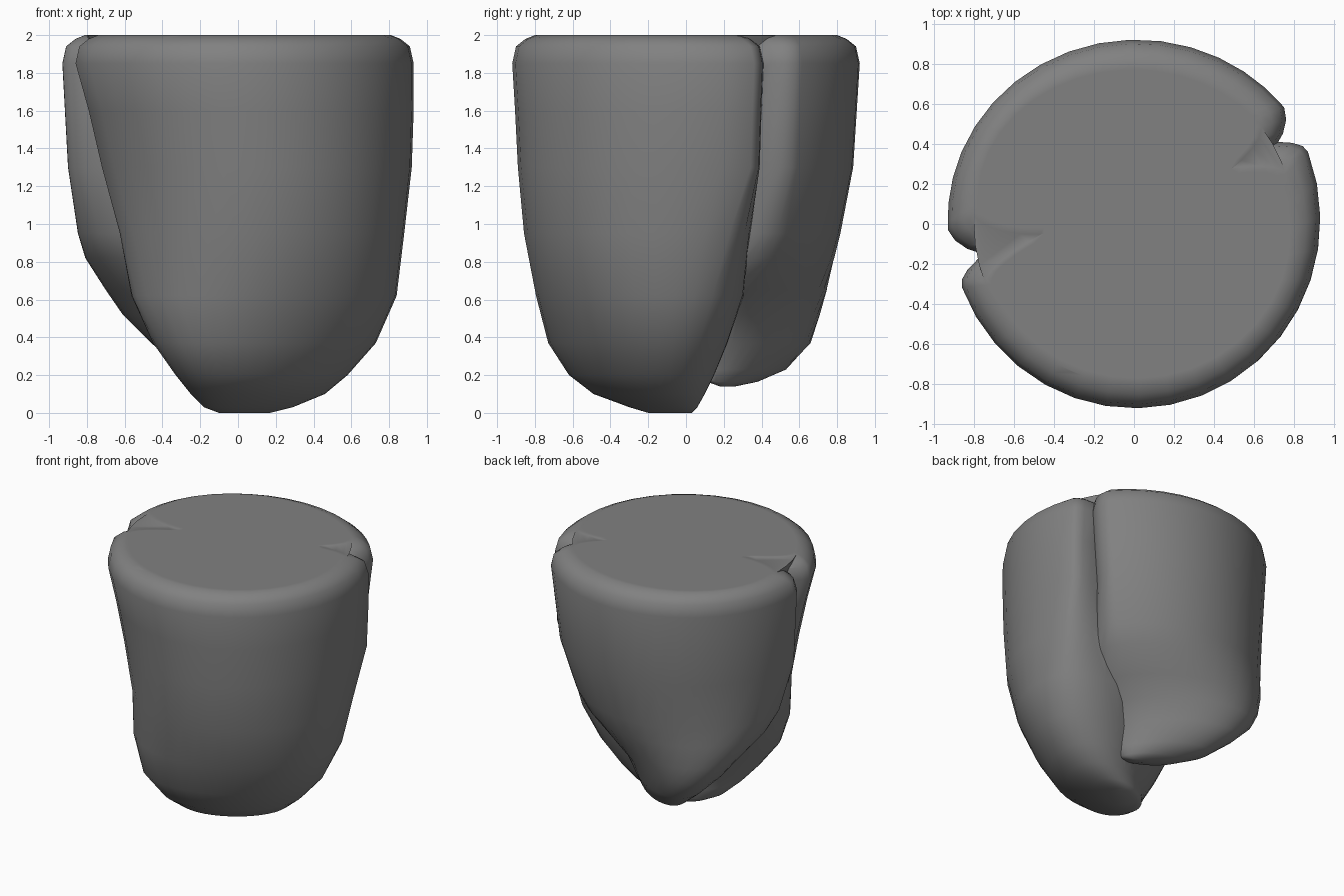
import bpy, bmesh, math

if "Cube" in bpy.data.objects:
    bpy.data.objects.remove(bpy.data.objects["Cube"])

TILT = math.radians(21)   # direction of the groove between the lobes
SEG = 36


def clamp(v):
    return min(1, max(0, v))


def ring_shape(half, radius, in_depth, side, phase, mix):
    """Circle segment along the groove, mixed with a leaning ellipse, in a 0..1 box."""
    d_pts, e_pts = [], []
    base = math.sqrt(max(0, radius ** 2 - half ** 2))
    for i in range(SEG):
        t = 2 * math.pi * i / SEG
        u, v = half * math.cos(t), math.sin(t)
        if v * side > 0:
            v = side * (math.sqrt(max(0, radius ** 2 - u ** 2)) - base)
        else:
            v *= in_depth
        d_pts.append((u * math.cos(TILT) - v * math.sin(TILT),
                      u * math.sin(TILT) + v * math.cos(TILT)))
        e_pts.append((0.5 + 0.5 * math.cos(t + TILT),
                      0.5 + 0.5 * math.cos(t + TILT - phase)))
    xs, ys = [p[0] for p in d_pts], [p[1] for p in d_pts]
    pts = []
    for (x, y), (ex, ey) in zip(d_pts, e_pts):
        x = (x - min(xs)) / (max(xs) - min(xs))
        y = (y - min(ys)) / (max(ys) - min(ys))
        pts.append((ex + (x - ex) * mix, ey + (y - ey) * mix))
    return pts


def lobe(name, levels, half, radius, in_depth, side, lean, mix_range):
    """Loft rings through levels of (z, xmin, xmax, ymin, ymax)."""
    bm = bmesh.new()
    rings = []
    for z, x0, x1, y0, y1 in levels:
        mix = clamp((z - mix_range[0]) / (mix_range[1] - mix_range[0]))
        shape = ring_shape(half, radius, in_depth, side,
                           math.radians(lean(z)), mix)
        rings.append([bm.verts.new((x0 + a * (x1 - x0), y0 + b * (y1 - y0), z))
                      for a, b in shape])
    for lo, hi in zip(rings, rings[1:]):
        for i in range(SEG):
            j = (i + 1) % SEG
            bm.faces.new((lo[i], lo[j], hi[j], hi[i]))
    bm.faces.new(rings[0][::-1])
    bm.faces.new(rings[-1])
    bmesh.ops.recalc_face_normals(bm, faces=bm.faces)
    me = bpy.data.meshes.new(name)
    bm.to_mesh(me)
    bm.free()
    ob = bpy.data.objects.new(name, me)
    bpy.context.collection.objects.link(ob)
    return ob


def with_rim(levels):
    """Add the rounded top rim above the last level."""
    _, x0, x1, y0, y1 = levels[-1]
    rim = [(z, x0 + d, x1 - d, y0 + d, y1 - d)
           for z, d in ((1.94, 0.02), (1.98, 0.07), (2.0, 0.12), (2.0, 0.15))]
    return levels + rim


# large front lobe, reaching the ground
front = lobe("body", with_rim([
    (0.00, -0.10, 0.17, -0.20, 0.03),
    (0.03, -0.18, 0.29, -0.30, 0.06),
    (0.10, -0.25, 0.46, -0.49, 0.10),
    (0.20, -0.33, 0.58, -0.62, 0.15),
    (0.37, -0.45, 0.73, -0.73, 0.22),
    (0.62, -0.57, 0.84, -0.80, 0.31),
    (0.95, -0.63, 0.88, -0.86, 0.36),
    (1.30, -0.72, 0.92, -0.89, 0.39),
    (1.60, -0.79, 0.93, -0.905, 0.40),
    (1.85, -0.86, 0.93, -0.92, 0.41)]), 0.93, 0.93, 0.2, -1,
    lambda z: 68 + 15 * clamp((z - 0.4) / 0.6), (0.4, 1.2))

# shorter back lobe, hanging above the ground and leaning to the back left
back = lobe("back_lobe", with_rim([
    (0.14, 0.05, 0.18, 0.18, 0.26),
    (0.165, -0.12, 0.23, 0.11, 0.38),
    (0.23, -0.29, 0.25, 0.04, 0.53),
    (0.37, -0.46, 0.28, -0.02, 0.66),
    (0.52, -0.61, 0.36, -0.09, 0.71),
    (0.65, -0.70, 0.47, -0.13, 0.75),
    (0.82, -0.81, 0.58, -0.15, 0.79),
    (0.95, -0.85, 0.63, -0.16, 0.82),
    (1.30, -0.90, 0.70, -0.17, 0.885),
    (1.85, -0.93, 0.76, -0.17, 0.92)]), 0.887, 0.93, 0.36, 1,
    lambda z: 132 - 30 * clamp((z - 0.2) / 0.6), (0.6, 1.1))

# flat disc that closes the groove on the upper face
bpy.ops.mesh.primitive_cone_add(vertices=48, radius1=0.70, radius2=0.80,
                                depth=0.3, location=(0, 0, 1.8485))
cap = bpy.context.object
cap.name = "top_disc"

# fuse the parts into one skin
bpy.ops.object.select_all(action='DESELECT')
bpy.context.view_layer.objects.active = front
front.select_set(True)
for part in (back, cap):
    mod = front.modifiers.new("fuse", 'BOOLEAN')
    mod.operation = 'UNION'
    mod.solver = 'EXACT'
    mod.object = part
    bpy.ops.object.modifier_apply(modifier=mod.name)
    bpy.data.objects.remove(part)
bpy.ops.object.shade_smooth_by_angle(angle=math.radians(60))

# dark grey finish
mat = bpy.data.materials.new("dark_grey")
mat.diffuse_color = (0.22, 0.22, 0.22, 1)
mat.use_nodes = True
mat.node_tree.nodes["Principled BSDF"].inputs["Base Color"].default_value = mat.diffuse_color
front.data.materials.clear()
front.data.materials.append(mat)
